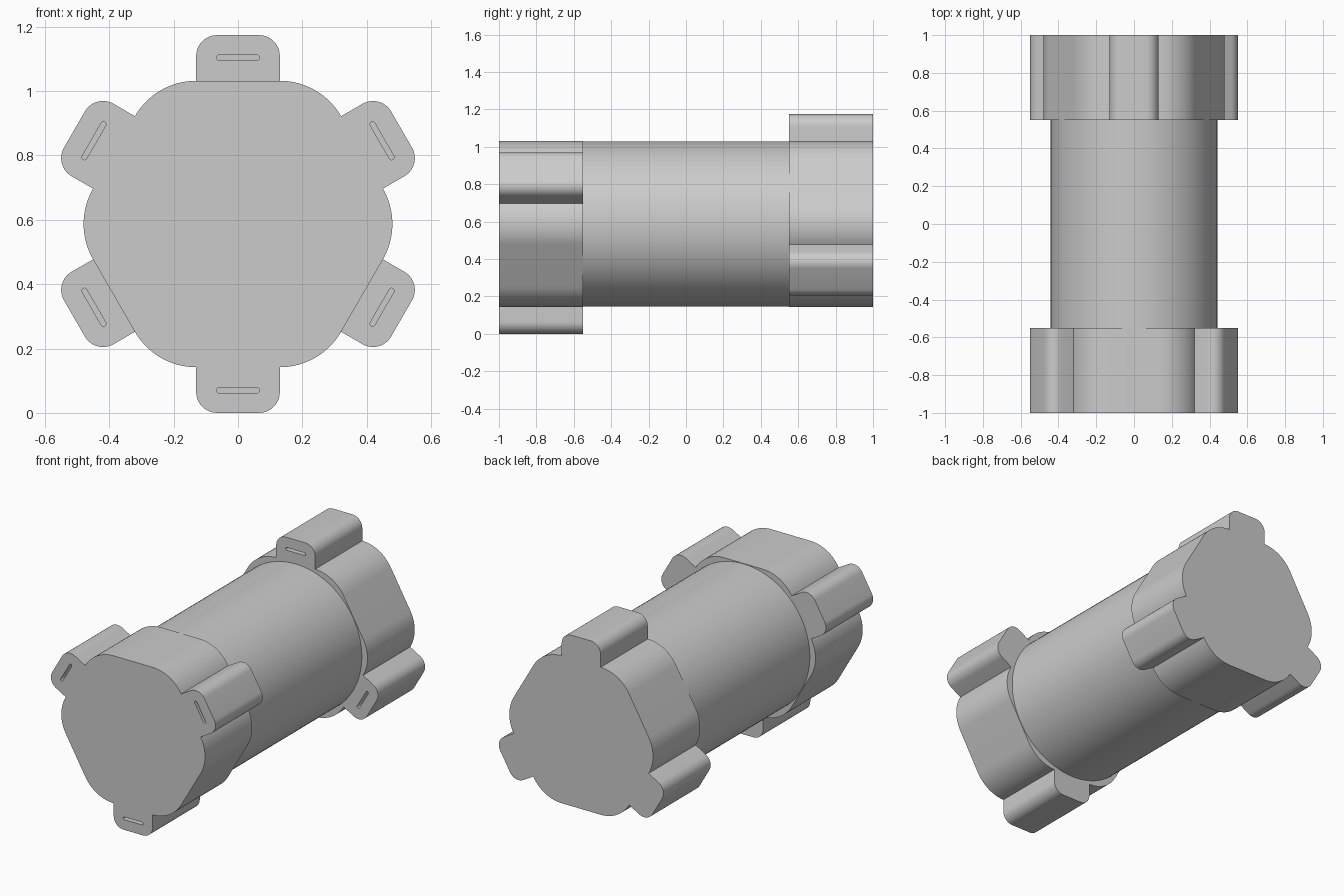
import bpy, bmesh
from math import cos, sin, radians, tan

cube = bpy.data.objects.get("Cube")
if cube:
    bpy.data.objects.remove(cube, do_unlink=True)

CENTRE_Z = 0.587      # axis height, also the reach of the lugs
APOTHEM = 0.445       # axis to the flats
HALF = 0.13           # half width of flats and lugs
LUG_ROUND = 0.065
BARREL_R = 0.442
LENGTH = 0.45         # depth of each end block
SLOT_DEPTH = 0.2

grey = bpy.data.materials.new("light grey")
grey.use_nodes = True
colour = (0.6, 0.6, 0.6, 1)
grey.diffuse_color = colour
grey.node_tree.nodes["Principled BSDF"].inputs["Base Color"].default_value = colour


def arc(cx, cy, r, start, end, steps):
    return [(cx + r * cos(radians(start + (end - start) * i / steps)),
             cy + r * sin(radians(start + (end - start) * i / steps)))
            for i in range(steps + 1)]


def turn(points, angle):
    """Rotate profile points whose first axis points outwards."""
    c, s = cos(radians(angle)), sin(radians(angle))
    return [(x * c - y * s, x * s + y * c) for x, y in points]


def extrude(name, profiles, y0, y1):
    """Extrude closed profiles in the x-z plane along y."""
    bm = bmesh.new()
    for profile in profiles:
        face = bm.faces.new([bm.verts.new((x, y0, z + CENTRE_Z)) for x, z in profile])
        new = bmesh.ops.extrude_face_region(bm, geom=[face])["geom"]
        bmesh.ops.translate(bm, vec=(0, y1 - y0, 0),
                            verts=[v for v in new if isinstance(v, bmesh.types.BMVert)])
    bmesh.ops.recalc_face_normals(bm, faces=bm.faces)
    mesh = bpy.data.meshes.new(name)
    bm.to_mesh(mesh)
    bm.free()
    mesh.materials.append(grey)
    obj = bpy.data.objects.new(name, mesh)
    bpy.context.collection.objects.link(obj)
    return obj


def select(obj):
    bpy.ops.object.select_all(action="DESELECT")
    obj.select_set(True)
    bpy.context.view_layer.objects.active = obj


def smooth(obj):
    select(obj)
    bpy.ops.object.shade_smooth_by_angle(angle=radians(25))


def block_profile(first_lug):
    """Rounded hexagon with a lug on every second side."""
    corner_r = (APOTHEM * tan(radians(30)) - HALF) / tan(radians(30))
    corner_d = (APOTHEM - corner_r) / cos(radians(30))
    inner = HALF - LUG_ROUND
    reach = CENTRE_Z - LUG_ROUND
    lug = ([(APOTHEM, -HALF)] + arc(reach, -inner, LUG_ROUND, -90, 0, 10)
           + arc(reach, inner, LUG_ROUND, 0, 90, 10))
    corner = turn(arc(corner_d, 0, corner_r, -30, 30, 16), 30)
    points = []
    for side in range(6):
        local = (lug if side % 2 == 0 else [(APOTHEM, -HALF)]) + corner
        points += turn(local, first_lug + 60 * side)
    return points


def end_block(name, first_lug, y0):
    block = extrude(name, [block_profile(first_lug)], y0, y0 + LENGTH)
    # Thin blind slot in the front face of each lug
    slot = (arc(0.517, 0.059, 0.008, 0, 180, 8) + arc(0.517, -0.059, 0.008, 180, 360, 8))
    slot = [(x, y) for x, y in slot]
    cutter = extrude(name + "_slot_cutter",
                     [turn(slot, first_lug + 120 * i) for i in range(3)],
                     y0 - 0.05, y0 + SLOT_DEPTH)
    cut = block.modifiers.new("slots", "BOOLEAN")
    cut.operation = "DIFFERENCE"
    cut.solver = "EXACT"
    cut.object = cutter
    select(block)
    bpy.ops.object.modifier_apply(modifier=cut.name)
    bpy.data.objects.remove(cutter, do_unlink=True)
    smooth(block)


# Two end blocks, turned half a pitch against each other
end_block("front_block", 30, -1)
end_block("rear_block", 90, 1 - LENGTH)

# Round barrel between them
barrel = extrude("barrel", [arc(0, 0, BARREL_R, 0, 360, 96)[:-1]], LENGTH - 1, 1 - LENGTH)
smooth(barrel)
